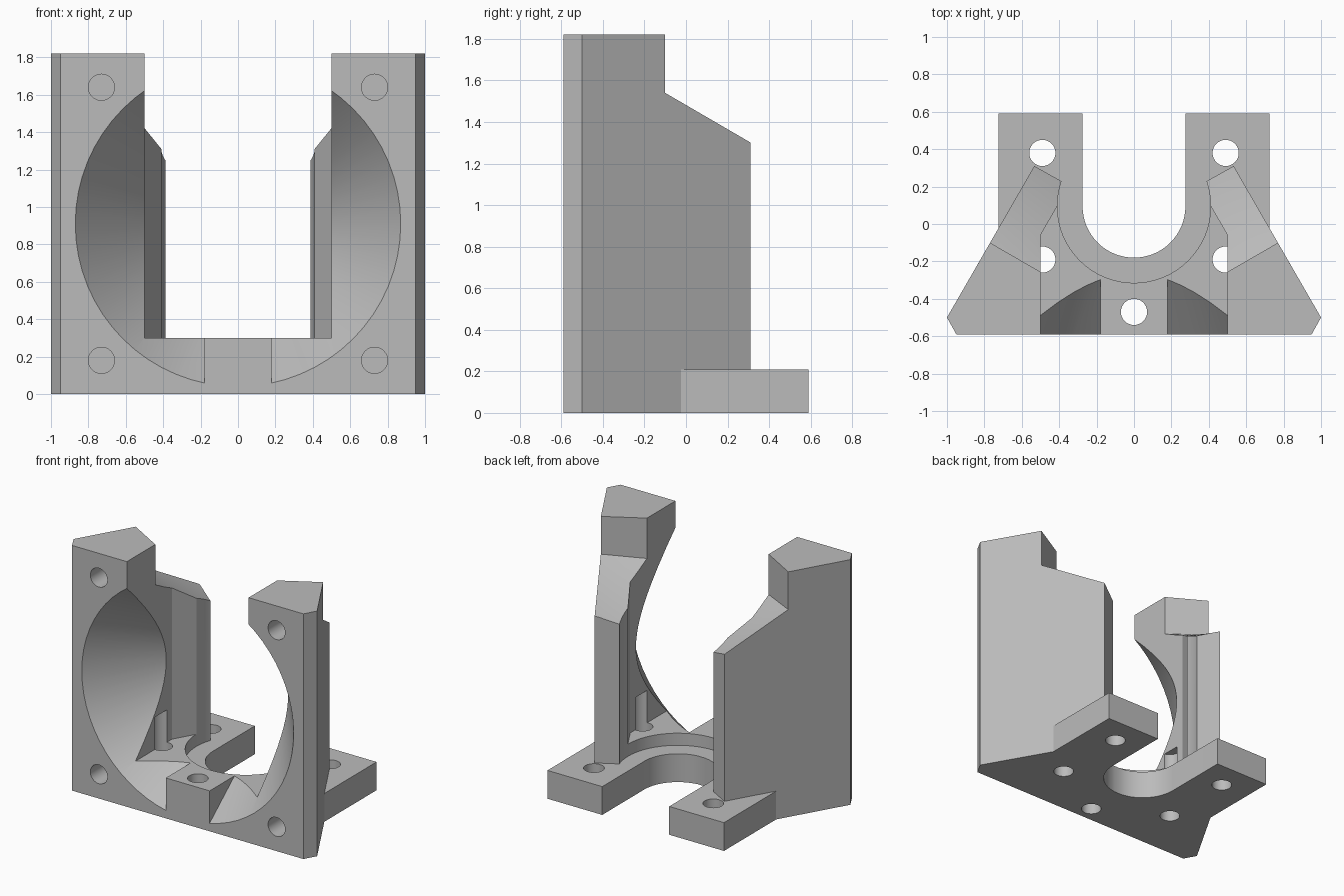
import bpy, bmesh, math
from mathutils import Matrix, Vector

cube = bpy.data.objects.get("Cube")
if cube:
    bpy.data.objects.remove(cube, do_unlink=True)

HEIGHT, PLATE, FLOOR = 1.82, 0.21, 0.30
FRONT, BACK = -0.59, 0.59
SLOT_Y, DUCT_Z = 0.095, 0.91


def finish(bm, name):
    bmesh.ops.recalc_face_normals(bm, faces=bm.faces[:])
    mesh = bpy.data.meshes.new(name)
    bm.to_mesh(mesh)
    bm.free()
    obj = bpy.data.objects.new(name, mesh)
    bpy.context.collection.objects.link(obj)
    return obj


def prism(name, half, z0, z1):
    """Extrude a plan outline, given as its +x half and mirrored."""
    outline = half + [(-x, y) for x, y in reversed(half)]
    bm = bmesh.new()
    face = bm.faces.new([bm.verts.new((x, y, z0)) for x, y in outline])
    ext = bmesh.ops.extrude_face_region(bm, geom=[face])
    top = [v for v in ext["geom"] if isinstance(v, bmesh.types.BMVert)]
    bmesh.ops.translate(bm, verts=top, vec=(0, 0, z1 - z0))
    return finish(bm, name)


def rod(name, start, end, r0, r1=None, sides=32):
    """Cylinder or cone between two points."""
    start, end = Vector(start), Vector(end)
    axis = end - start
    turn = axis.to_track_quat('Z', 'Y').to_matrix().to_4x4()
    bm = bmesh.new()
    bmesh.ops.create_cone(bm, cap_ends=True, segments=sides, radius1=r0,
                          radius2=r0 if r1 is None else r1, depth=axis.length,
                          matrix=Matrix.Translation((start + end) / 2) @ turn)
    return finish(bm, name)


def combine(target, tool, operation='DIFFERENCE'):
    tool.hide_render = True
    mod = target.modifiers.new(tool.name, 'BOOLEAN')
    mod.operation, mod.solver, mod.object = operation, 'EXACT', tool
    bpy.context.view_layer.objects.active = target
    bpy.ops.object.modifier_apply(modifier=mod.name)
    bpy.data.objects.remove(tool, do_unlink=True)


def slope_cutter(side):
    """Volume above the twisted slope on the rear of a side wall."""
    along, inward = Vector((-0.5, 0.866)), Vector((-0.866, -0.5))
    bm = bmesh.new()
    bmesh.ops.create_grid(bm, x_segments=8, y_segments=8, size=0.5)
    ext = bmesh.ops.extrude_face_region(bm, geom=bm.faces[:])
    upper = {v for v in ext["geom"] if isinstance(v, bmesh.types.BMVert)}
    for v in bm.verts:
        s, t = (v.co.x + 0.5) * 0.6, (v.co.y + 0.5) * 0.5 - 0.06
        p = Vector((0.77, -0.1)) + along * s + inward * t
        z = 2.0 if v in upper else 1.54 - 0.504 * s - t * (0.064 + 0.535 * s)
        v.co = (side * p.x, p.y, z)
    bmesh.ops.triangulate(bm, faces=bm.faces[:])
    return finish(bm, "slope_cutter")


# Side towers: solid block, then channel, round clearance and sloped rear
tower = prism("towers", [(0.95, FRONT), (1, -0.5), (0.533, 0.31), (0.39, 0.23)],
              0.1, HEIGHT)
combine(tower, prism("channel", [(0.5, -0.8), (0.5, -0.06), (0.31, 0.27), (0.31, 0.5)],
                     FLOOR, 2.2))
combine(tower, rod("clearance", (0, SLOT_Y, 0), (0, SLOT_Y, 2.1), 0.41, sides=64))
for side in (-1, 1):
    combine(tower, slope_cutter(side))

# Base plate with two rear legs around a rounded slot
arc = [(0.275 * math.cos(a), SLOT_Y - 0.275 * math.sin(a))
       for a in (math.pi / 2 * i / 16 for i in range(16))]
bracket = prism("bracket", [(0.95, FRONT), (1, -0.5), (0.725, -0.023),
                            (0.725, BACK), (0.275, BACK)] + arc, 0, PLATE)
combine(bracket, tower, 'UNION')

# Conical duct, leaving the screw boss standing at the front
duct = rod("duct", (0, FRONT - 0.1, DUCT_Z), (0, 0.41, DUCT_Z), 0.95, 0.07, sides=64)
combine(duct, prism("boss", [(0.18, -1), (0.18, 0.5)], -0.5, FLOOR))
combine(bracket, duct)

# Screw holes: vertical through the plate, blind in the front face
holes = [((0, -0.47, -0.1), (0, -0.47, 0.5))]
for side in (-1, 1):
    x = side * 0.49
    holes += [((x, y, -0.1), (x, y, 0.54)) for y in (-0.19, 0.38)]
    x = side * 0.73
    holes += [((x, FRONT - 0.1, z), (x, -0.3, z)) for z in (0.18, 1.64)]
for start, end in holes:
    combine(bracket, rod("hole", start, end, 0.07))

# Material and shading
grey = bpy.data.materials.new("plain grey")
grey.use_nodes = True
colour = (0.5, 0.5, 0.5, 1)
grey.diffuse_color = colour
grey.node_tree.nodes["Principled BSDF"].inputs["Base Color"].default_value = colour
bracket.data.materials.clear()
bracket.data.materials.append(grey)
for poly in bracket.data.polygons:
    poly.material_index = 0
bpy.ops.object.select_all(action='DESELECT')
bracket.select_set(True)
bpy.context.view_layer.objects.active = bracket
bpy.ops.object.shade_smooth_by_angle(angle=math.radians(25))
